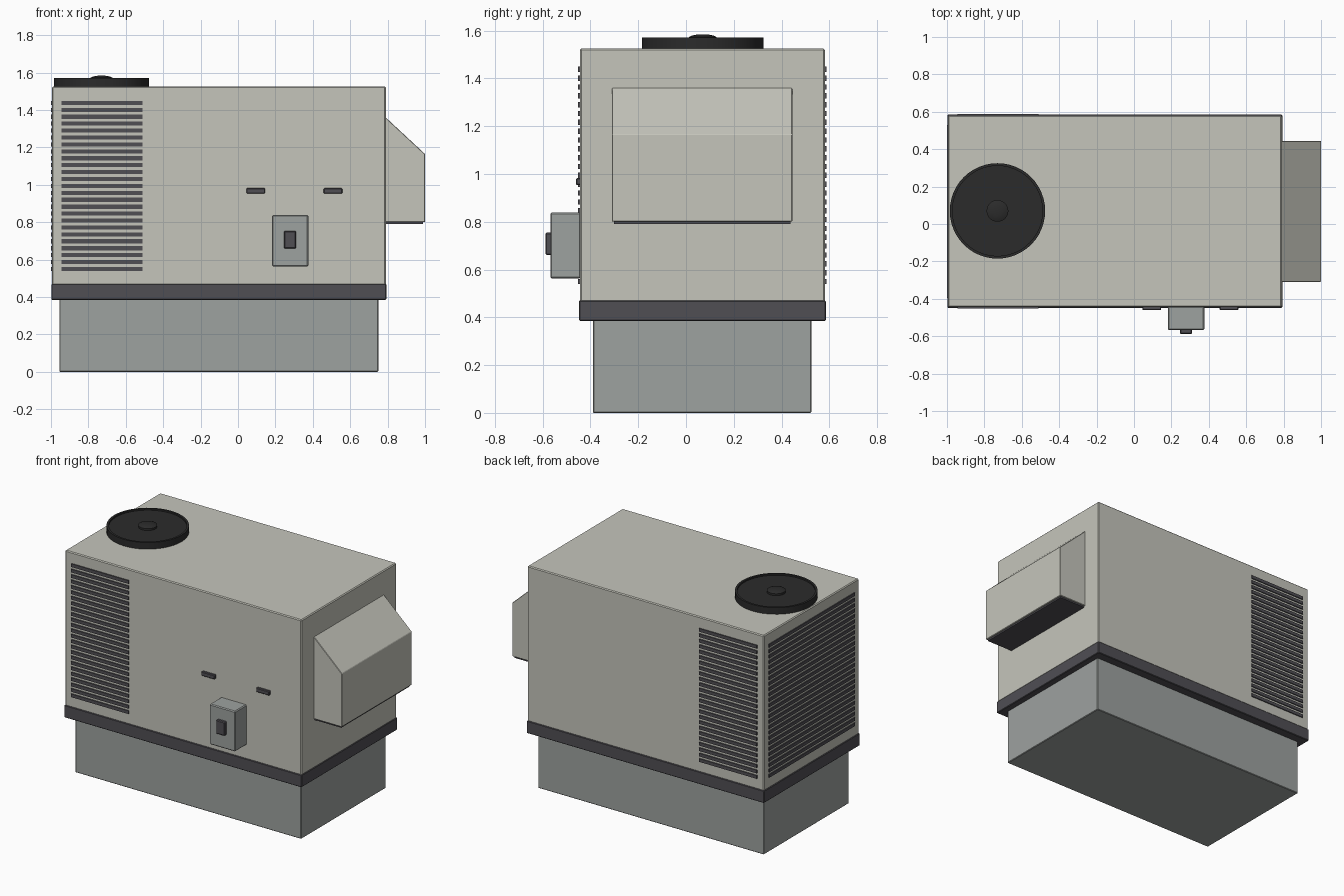
import bpy, bmesh, math

if "Cube" in bpy.data.objects:
    bpy.data.objects.remove(bpy.data.objects["Cube"])


def material(name, rgb):
    m = bpy.data.materials.new(name)
    m.diffuse_color = (*rgb, 1)
    m.use_nodes = True
    m.node_tree.nodes["Principled BSDF"].inputs["Base Color"].default_value = m.diffuse_color
    return m


PAINT = material("warm grey paint", (0.56, 0.56, 0.50))
GALV = material("galvanised grey", (0.34, 0.36, 0.35))
DARK = material("dark trim", (0.08, 0.077, 0.088))
BLACK = material("fan black", (0.024, 0.024, 0.024))


def finish(name, bm, mat, bevel=0.0):
    bmesh.ops.recalc_face_normals(bm, faces=bm.faces)
    mesh = bpy.data.meshes.new(name)
    bm.to_mesh(mesh)
    bm.free()
    mesh.materials.append(mat)
    ob = bpy.data.objects.new(name, mesh)
    bpy.context.collection.objects.link(ob)
    if bevel:
        mod = ob.modifiers.new("edge", "BEVEL")
        mod.width = bevel
        mod.segments = 1
    return ob


def add_box(bm, x, y, z):
    verts = bmesh.ops.create_cube(bm, size=1)["verts"]
    for v in verts:
        for i, (lo, hi) in enumerate((x, y, z)):
            v.co[i] = (lo + hi) / 2 + v.co[i] * (hi - lo)


def box(name, x, y, z, mat, bevel=0.0):
    bm = bmesh.new()
    add_box(bm, x, y, z)
    return finish(name, bm, mat, bevel)


def lathe(name, profile, center, mat, segments=48):
    """Spin an (r, z) profile that starts and ends on the axis."""
    bm = bmesh.new()
    vs = [bm.verts.new((center[0] + r, center[1], z)) for r, z in profile]
    es = [bm.edges.new(p) for p in zip(vs, vs[1:])]
    bmesh.ops.spin(bm, geom=vs + es, cent=(*center, 0), axis=(0, 0, 1),
                   angle=math.tau, steps=segments)
    bmesh.ops.remove_doubles(bm, verts=bm.verts, dist=1e-5)
    ob = finish(name, bm, mat)
    bpy.context.view_layer.objects.active = ob
    ob.select_set(True)
    bpy.ops.object.shade_smooth_by_angle(angle=math.radians(30))
    ob.select_set(False)
    return ob


# Curb, base rail and cabinet
box("roof_curb", (-0.955, 0.75), (-0.39, 0.525), (0, 0.39), GALV, 0.004)
box("base_rail", (-0.998, 0.793), (-0.448, 0.585), (0.385, 0.47), DARK, 0.004)
box("cabinet", (-0.994, 0.79), (-0.444, 0.581), (0.465, 1.525), PAINT, 0.006)

# Louvre slats on the front, back and left end
panels = {
    "front_louvres": ((-0.945, -0.51), (-0.451, -0.435)),
    "back_louvres": ((-0.945, -0.51), (0.572, 0.588)),
    "end_louvres": ((-1.0, -0.985), (-0.395, 0.53)),
}
for name, (xr, yr) in panels.items():
    bm = bmesh.new()
    for i in range(25):
        z = 0.55 + i * 0.037
        add_box(bm, xr, yr, (z - 0.011, z + 0.011))
    finish(name, bm, DARK)

# Condenser fan with a thin raised rim and domed hub
FAN = (-0.73, 0.07)
lathe("fan_guard", [(0, 1.52), (0.255, 1.52), (0.255, 1.57), (0.241, 1.57),
                    (0.241, 1.56), (0, 1.56)], FAN, BLACK)
lathe("fan_hub", [(0, 1.555), (0.058, 1.555), (0.058, 1.573),
                  (0.045, 1.579), (0.025, 1.583), (0, 1.584)], FAN, BLACK)

# Sloped air intake hood with a dark screen underneath
bm = bmesh.new()
profile = [(0.78, 0.80), (1.0, 0.80), (1.0, 1.165), (0.79, 1.36), (0.78, 1.36)]
face = bm.faces.new([bm.verts.new((x, -0.31, z)) for x, z in profile])
new = bmesh.ops.extrude_face_region(bm, geom=[face])["geom"]
for v in new:
    if isinstance(v, bmesh.types.BMVert):
        v.co.y = 0.445
finish("intake_hood", bm, PAINT, 0.003)
box("hood_screen", (0.785, 0.99), (-0.302, 0.437), (0.79, 0.803), DARK)

# Electrical disconnect and its handle
box("disconnect_box", (0.182, 0.376), (-0.568, -0.44), (0.563, 0.838), GALV, 0.006)
box("disconnect_handle", (0.245, 0.311), (-0.588, -0.56), (0.66, 0.754), DARK, 0.005)

# Access door latches
for i, x in enumerate((0.095, 0.508)):
    box(f"door_latch_{i + 1}", (x - 0.05, x + 0.05), (-0.461, -0.44),
        (0.953, 0.982), DARK, 0.004)
